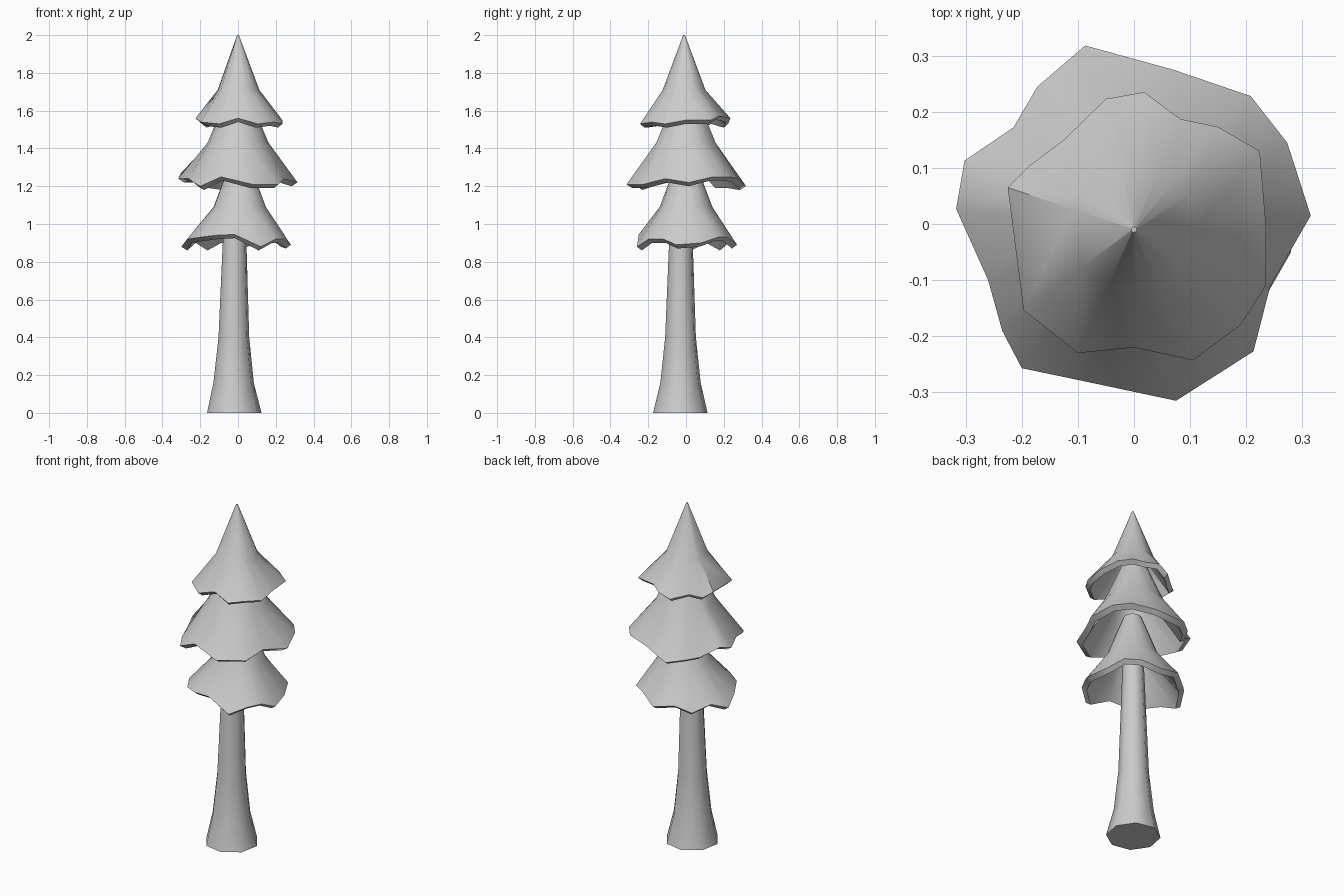
import bpy
import bmesh
import math

default_cube = bpy.data.objects.get("Cube")
if default_cube:
    bpy.data.objects.remove(default_cube, do_unlink=True)

# One plain grey for the whole tree
GREY = (0.6, 0.6, 0.6, 1.0)
material = bpy.data.materials.new("plain grey")
material.use_nodes = True
material.diffuse_color = GREY
material.node_tree.nodes["Principled BSDF"].inputs["Base Color"].default_value = GREY


def circle(center, radius, z, angles):
    return [(center[0] + radius * math.cos(a), center[1] + radius * math.sin(a), z)
            for a in angles]


def loft(name, rings):
    """Skin a closed solid through rings of equal point count, capping both ends."""
    bm = bmesh.new()
    loops = [[bm.verts.new(point) for point in ring] for ring in rings]
    count = len(loops[0])
    for lower, upper in zip(loops, loops[1:]):
        for i in range(count):
            j = (i + 1) % count
            bm.faces.new((lower[i], lower[j], upper[j], upper[i]))
    bm.faces.new(loops[0])
    bm.faces.new(loops[-1])
    bmesh.ops.recalc_face_normals(bm, faces=bm.faces)
    mesh = bpy.data.meshes.new(name)
    bm.to_mesh(mesh)
    bm.free()
    mesh.materials.append(material)
    obj = bpy.data.objects.new(name, mesh)
    bpy.context.collection.objects.link(obj)
    bpy.ops.object.select_all(action="DESELECT")
    obj.select_set(True)
    bpy.context.view_layer.objects.active = obj
    bpy.ops.object.shade_smooth_by_angle(angle=math.radians(50))
    return obj


def foliage_tier(name, center, tip, shoulder, rim):
    """Hollow flared skirt: tip and shoulder are (radius, height), rim is ragged."""
    cx, cy = center
    angles = [math.atan2(y - cy, x - cx) for x, y, z in rim]
    lip = [(cx + (x - cx) * 0.9, cy + (y - cy) * 0.9, z - 0.02) for x, y, z in rim]
    loft(name, [
        circle(center, tip[0], tip[1], angles),
        circle(center, shoulder[0], shoulder[1], angles),
        rim,
        lip,
        circle(center, shoulder[0] * 0.78, shoulder[1] - 0.02, angles),
        circle(center, tip[0] * 0.7, tip[1] - 0.06, angles),
    ])


# Trunk: eight sides, flared at the foot
octagon = [0.2 + i * math.tau / 8 for i in range(8)]
loft("trunk", [circle((x, y), radius, z, octagon) for x, y, radius, z in (
    (-0.02, -0.03, 0.147, 0),
    (-0.023, -0.029, 0.109, 0.16),
    (-0.022, -0.029, 0.083, 0.4),
    (-0.018, -0.027, 0.064, 0.9),
    (-0.01, -0.02, 0.055, 1.15),
)])

# Foliage, from the lowest tier to the top
foliage_tier("lower_foliage", (0.01, 0), (0.05, 1.33), (0.14, 1.09), [
    (.28, -.05, .89), (.25, .08, .9), (.21, .17, .93), (.13, .22, .93),
    (.03, .27, .89), (-.1, .25, .92), (-.18, .2, .88), (-.25, .12, .92),
    (-.3, .03, .88), (-.27, -.07, .92), (-.2, -.19, .93), (-.12, -.24, .94),
    (-.02, -.25, .945), (.12, -.26, .88), (.2, -.2, .92), (.24, -.12, .92),
])
foliage_tier("middle_foliage", (0, 0), (0.06, 1.67), (0.162, 1.43), [
    (.315, .015, 1.22), (.273, .145, 1.25), (.208, .228, 1.25),
    (.07, .275, 1.24), (-.087, .318, 1.2), (-.172, .245, 1.21),
    (-.215, .172, 1.21), (-.302, .113, 1.27), (-.317, .027, 1.24),
    (-.26, -.1, 1.24), (-.235, -.19, 1.22), (-.2, -.257, 1.2),
    (-.09, -.28, 1.25), (.075, -.315, 1.21), (.213, -.227, 1.21),
    (.243, -.11, 1.24),
])
foliage_tier("top_foliage", (0, -0.01), (0.005, 2), (0.113, 1.71), [
    (.235, 0, 1.55), (.224, .13, 1.55), (.15, .173, 1.57),
    (.083, .187, 1.57), (.018, .235, 1.56), (-.05, .223, 1.53),
    (-.125, .15, 1.55), (-.185, .105, 1.53), (-.225, .065, 1.56),
    (-.197, -.153, 1.54), (-.1, -.23, 1.53), (0, -.22, 1.56),
    (.105, -.243, 1.53), (.19, -.18, 1.54), (.235, -.11, 1.53),
])
